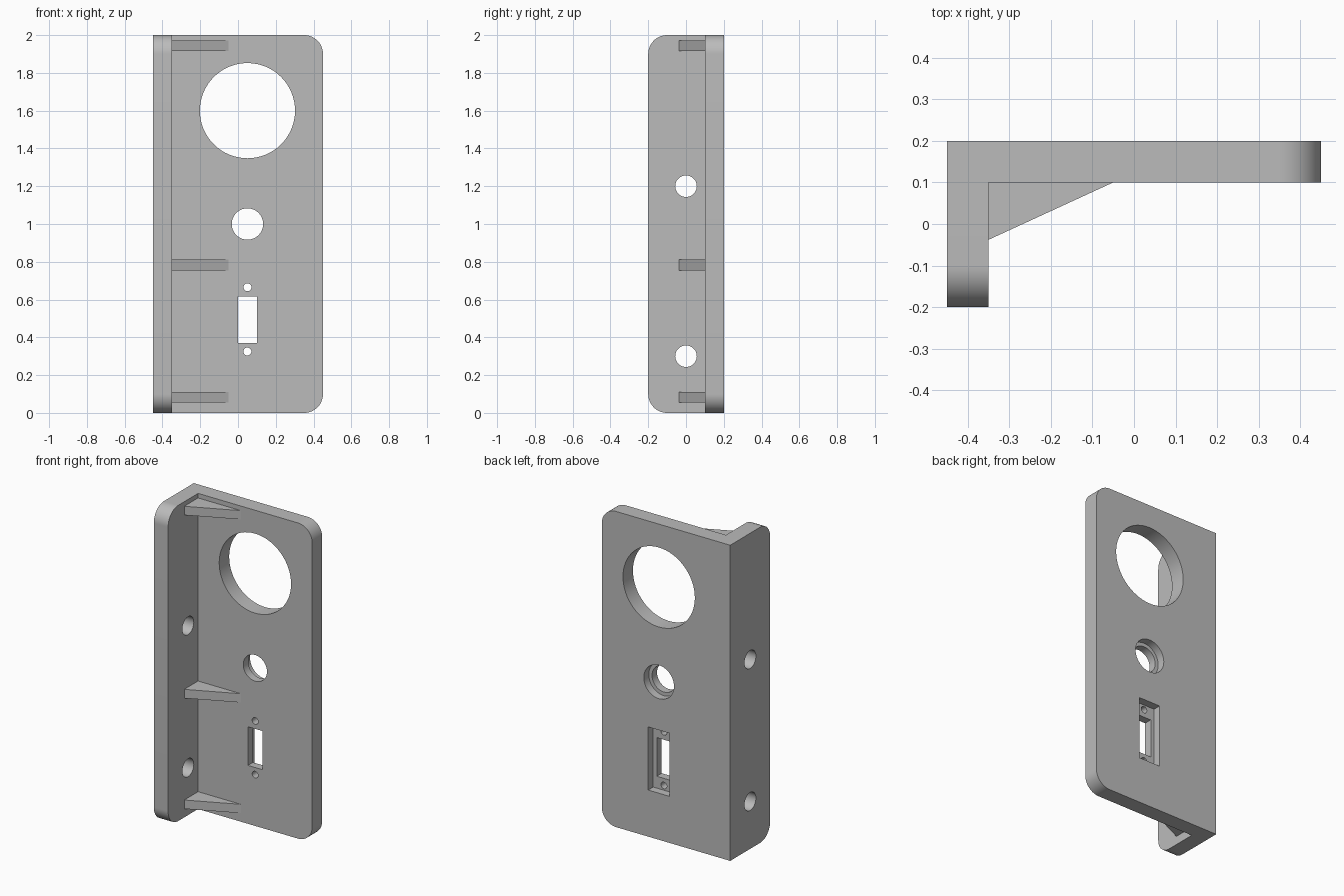
import bpy, math
from mathutils import Vector

if "Cube" in bpy.data.objects:
    bpy.data.objects.remove(bpy.data.objects["Cube"], do_unlink=True)

grey = bpy.data.materials.new("plain grey")
grey.use_nodes = True
grey.diffuse_color = (0.5, 0.5, 0.5, 1)
grey.node_tree.nodes["Principled BSDF"].inputs["Base Color"].default_value = grey.diffuse_color


def prism(name, outline, axis, start, end):
    """Extrude a 2D outline along axis x (outline y,z), y (x,z) or z (x,y)."""
    def place(p, d):
        v = list(p)
        v.insert("xyz".index(axis), d)
        return Vector(v)
    n = len(outline)
    verts = [place(p, d) for d in (start, end) for p in outline]
    faces = [list(range(n)), list(range(n, 2 * n))]
    faces += [(i, (i + 1) % n, (i + 1) % n + n, i + n) for i in range(n)]
    mesh = bpy.data.meshes.new(name)
    mesh.from_pydata(verts, [], faces)
    obj = bpy.data.objects.new(name, mesh)
    bpy.context.collection.objects.link(obj)
    mesh.materials.append(grey)
    # Consistent outward normals
    bpy.context.view_layer.objects.active = obj
    bpy.ops.object.select_all(action='DESELECT')
    obj.select_set(True)
    bpy.ops.object.mode_set(mode='EDIT')
    bpy.ops.mesh.select_all(action='SELECT')
    bpy.ops.mesh.normals_make_consistent(inside=False)
    bpy.ops.object.mode_set(mode='OBJECT')
    return obj


def arc(u, v, r, a0, a1, steps):
    angles = [math.radians(a0 + (a1 - a0) * i / steps) for i in range(steps + 1)]
    return [(u + r * math.cos(a), v + r * math.sin(a)) for a in angles]


def circle(u, v, r, steps=64):
    return arc(u, v, r, 0, 360, steps)[:-1]


def rect(u0, u1, v0, v1):
    return [(u0, v0), (u1, v0), (u1, v1), (u0, v1)]


def cut(target, outline, axis, start, end):
    tool = prism("cutter", outline, axis, start, end)
    mod = target.modifiers.new("cut", 'BOOLEAN')
    mod.operation, mod.solver, mod.object = 'DIFFERENCE', 'EXACT', tool
    bpy.context.view_layer.objects.active = target
    bpy.ops.object.modifier_apply(modifier=mod.name)
    bpy.data.objects.remove(tool, do_unlink=True)


def smooth(obj):
    bpy.ops.object.select_all(action='DESELECT')
    obj.select_set(True)
    bpy.context.view_layer.objects.active = obj
    bpy.ops.object.shade_smooth_by_angle(angle=math.radians(30))


R, MID = 0.1, 0.05  # corner radius, centre line of the openings

# Main plate with two rounded corners on its free edge
plate = prism("main_plate",
              [(-0.45, 0)] + arc(0.45 - R, R, R, -90, 0, 16)
              + arc(0.45 - R, 2 - R, R, 0, 90, 16) + [(-0.45, 2)],
              'y', 0.1, 0.2)

# Large round opening, then stepped round hole
cut(plate, circle(MID, 1.6, 0.252), 'y', 0, 0.3)
cut(plate, circle(MID, 1.0, 0.083), 'y', 0, 0.3)
cut(plate, circle(MID, 1.0, 0.106), 'y', 0.15, 0.3)

# Rectangular slot with a recess behind it and two screw holes
cut(plate, rect(-0.025, 0.125, 0.295, 0.695), 'y', 0.15, 0.3)
cut(plate, rect(0, 0.1, 0.37, 0.615), 'y', 0, 0.3)
for z in (0.325, 0.665):
    cut(plate, circle(MID, z, 0.021, 32), 'y', 0, 0.3)
smooth(plate)

# Side flange with rounded front corners and mounting holes
flange = prism("side_flange",
               [(0.1, 2)] + arc(R - 0.2, 2 - R, R, 90, 180, 16)
               + arc(R - 0.2, R, R, 180, 270, 16) + [(0.1, 0)],
               'x', -0.45, -0.35)
for z in (0.3, 1.2):
    cut(flange, circle(0, z, 0.057, 48), 'x', -0.6, -0.2)
smooth(flange)

# Triangular stiffening ribs in the inside corner
for label, z in (("lower", 0.082), ("middle", 0.783), ("upper", 1.943)):
    prism(label + "_rib", [(-0.35, 0.1), (-0.35, -0.038), (-0.05, 0.1)],
          'z', z - 0.028, z + 0.028)
